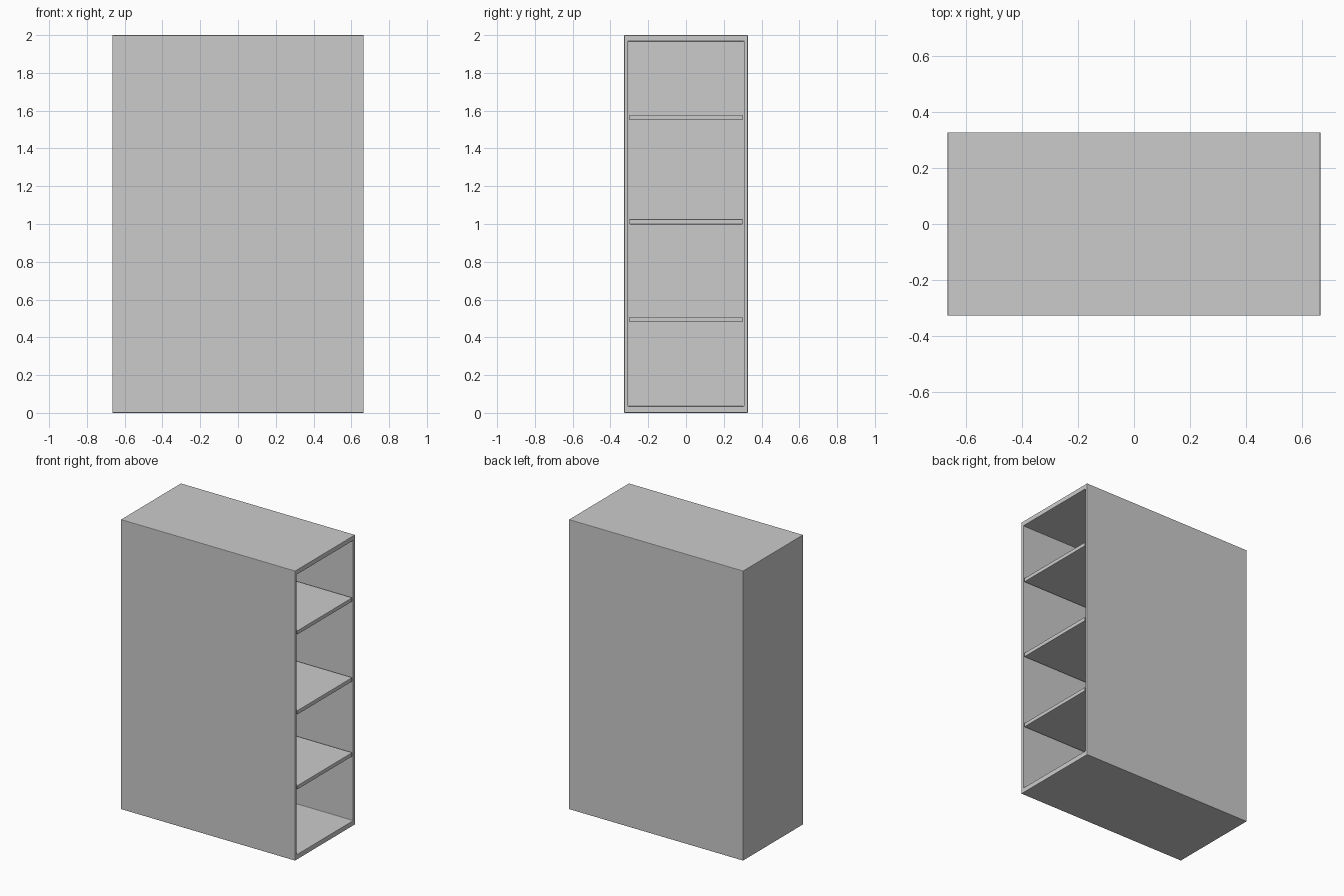
import bpy, bmesh
from mathutils import Vector

if "Cube" in bpy.data.objects:
    bpy.data.objects.remove(bpy.data.objects["Cube"])

W, D, H = 0.665, 0.327, 2.0        # half width, half depth, height
SIDE, LOW, HIGH = 0.028, 0.035, 1.967   # wall thickness, inner floor and ceiling
BACK = 0.028                       # closed end panel on the left
BEVEL = 0.003


def box(bm, lo, hi):
    lo, hi = Vector(lo), Vector(hi)
    bmesh.ops.create_cube(bm, size=1)
    for v in bm.verts:
        v.co = (lo + hi) / 2 + v.co * (hi - lo)


def finish(bm, name):
    bmesh.ops.recalc_face_normals(bm, faces=bm.faces)
    mesh = bpy.data.meshes.new(name)
    bm.to_mesh(mesh)
    bm.free()
    obj = bpy.data.objects.new(name, mesh)
    bpy.context.collection.objects.link(obj)
    mod = obj.modifiers.new("soft_edges", 'BEVEL')
    mod.width = BEVEL
    mod.segments = 2
    return obj


# Carcass: a solid box hollowed out from its right end
bm = bmesh.new()
box(bm, (-W, -D, 0), (W, D, H))
bm.normal_update()
mouth = next(f for f in bm.faces if f.normal.x > 0.9)
bmesh.ops.inset_individual(bm, faces=[mouth], thickness=SIDE)
for v in mouth.verts:
    v.co.z = LOW if v.co.z < 1 else HIGH
inner = bmesh.ops.extrude_discrete_faces(bm, faces=[mouth])["faces"][0]
for v in inner.verts:
    v.co.x = -W + BACK
finish(bm, "cabinet_carcass")

# Shelves, set between the long walls and flush with the open end
for i, (z0, z1) in enumerate([(0.481, 0.508), (0.998, 1.026), (1.55, 1.577)]):
    bm = bmesh.new()
    box(bm, (-W + BACK, -D + SIDE, z0), (W - 0.001, D - SIDE, z1))
    finish(bm, f"shelf_{i + 1}")
